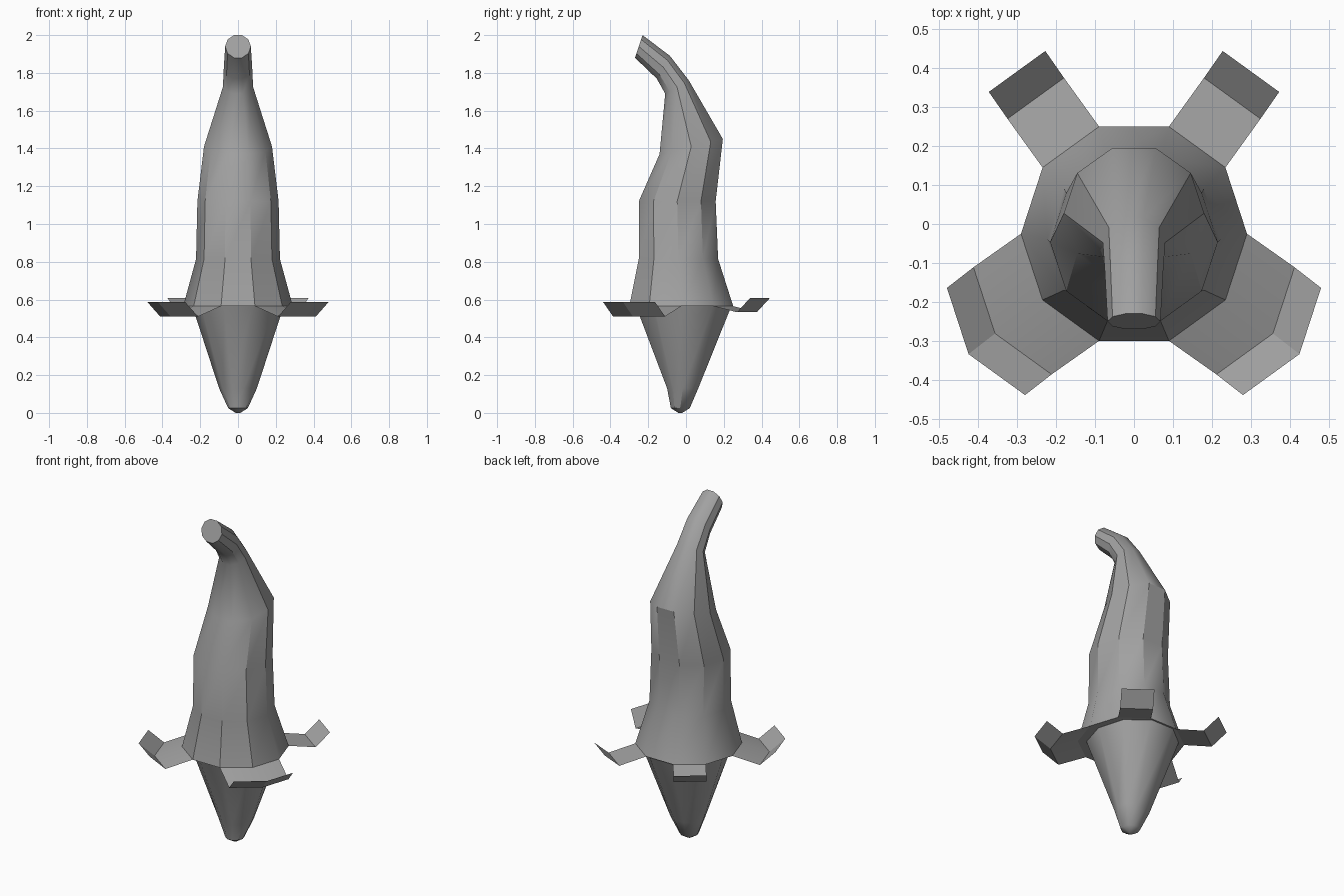
import bpy, bmesh, math
from mathutils import Vector

old = bpy.data.objects.get("Cube")
if old:
    bpy.data.objects.remove(old, do_unlink=True)

SIDES = 10
grey = bpy.data.materials.new("plain grey")
grey.use_nodes = True
colour = (0.36, 0.36, 0.36, 1)
grey.diffuse_color = colour
grey.node_tree.nodes["Principled BSDF"].inputs["Base Color"].default_value = colour


def finish(name, bm, angle=35):
    mesh = bpy.data.meshes.new(name)
    bm.to_mesh(mesh)
    bm.free()
    mesh.materials.append(grey)
    obj = bpy.data.objects.new(name, mesh)
    bpy.context.collection.objects.link(obj)
    bpy.ops.object.select_all(action="DESELECT")
    obj.select_set(True)
    bpy.context.view_layer.objects.active = obj
    bpy.ops.object.shade_smooth_by_angle(angle=math.radians(angle))
    return obj


def ring_points(front, back, rx):
    """Ten-sided ring through its front and back (y, z) points."""
    f, b = Vector((0, *front)), Vector((0, *back))
    mid, half = (f + b) / 2, (b - f) / 2 / math.sin(math.radians(72))
    turns = [math.tau * i / SIDES for i in range(SIDES)]
    return [mid + Vector((rx * math.cos(a), 0, 0)) + half * math.sin(a) for a in turns]


def loft(name, sections):
    """Skin a closed tube through rings listed from bottom to top."""
    bm = bmesh.new()
    rings = [[bm.verts.new(p) for p in ring_points(*s)] for s in sections]
    for low, high in zip(rings, rings[1:]):
        for i in range(SIDES):
            j = (i + 1) % SIDES
            bm.faces.new((low[i], low[j], high[j], high[i]))
    bm.faces.new(rings[0][::-1])
    bm.faces.new(rings[-1])
    return finish(name, bm)


# Flared collar, bulging trunk and bent stem
rim = ((-0.30, 0.565), (0.25, 0.565), 0.29)
loft("upper_body", [
    rim,
    ((-0.25, 0.815), (0.17, 0.815), 0.222),
    ((-0.25, 1.12), (0.157, 1.12), 0.215),
    ((-0.14, 1.37), (0.195, 1.45), 0.18),
    ((-0.11, 1.69), (0.015, 1.76), 0.08),
    ((-0.155, 1.77), (-0.085, 1.89), 0.075),
    ((-0.27, 1.88), (-0.23, 2.0), 0.068),
])

# Tapering root
loft("lower_body", [
    ((-0.04, 0.0), (-0.02, 0.0), 0.012),
    ((-0.08, 0.025), (0.02, 0.025), 0.052),
    ((-0.10, 0.13), (0.065, 0.13), 0.10),
    ((-0.265, 0.565), (0.24, 0.565), 0.242),
])

# Bent leaves drawn outward from the collar edge
rim_points = ring_points(*rim)


def leaf(name, corners, steps, mirror):
    bm = bmesh.new()
    row = [rim_points[i].copy() for i in corners]
    rows = [row]
    for dx, dy, z in steps:
        row = [Vector((p.x + dx, p.y + dy, z)) for p in row]
        rows.append(row)
    grid = [[bm.verts.new((p.x * mirror, p.y, p.z)) for p in r] for r in rows]
    for a, b in zip(grid, grid[1:]):
        for i in range(len(a) - 1):
            bm.faces.new((a[i], b[i], b[i + 1], a[i + 1]))
    bmesh.ops.recalc_face_normals(bm, faces=bm.faces)
    if sum(f.normal.z for f in bm.faces) < 0:
        bmesh.ops.reverse_faces(bm, faces=bm.faces)
    finish(name, bm, 20)


for side, mirror in (("left", 1), ("right", -1)):
    leaf("front_leaf_" + side, (8, 9, 0),
         [(0.122, -0.086, 0.51), (0.068, -0.053, 0.587)], mirror)
    leaf("back_leaf_" + side, (1, 2),
         [(0.09, 0.125, 0.533), (0.048, 0.069, 0.608)], mirror)
